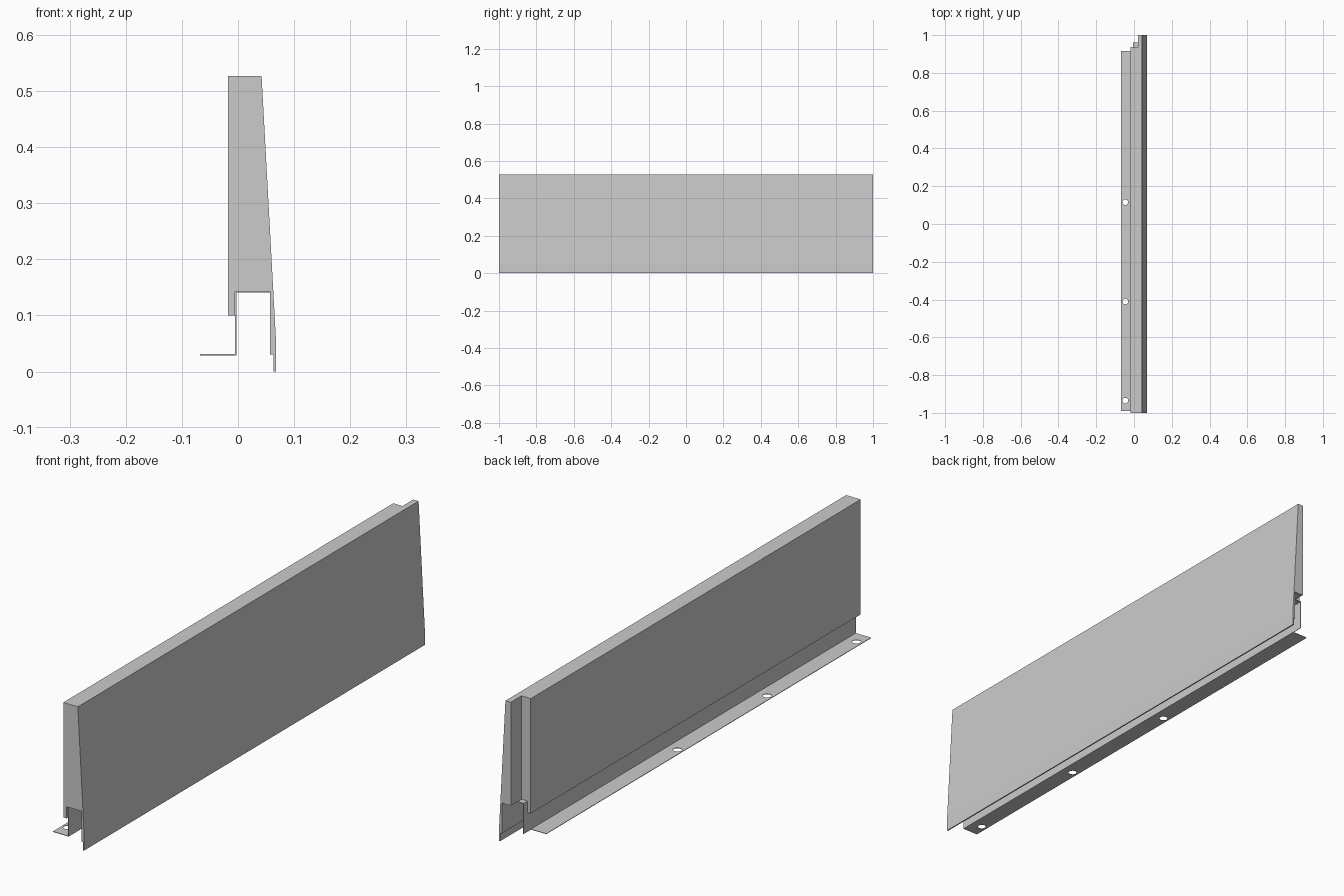
import bpy, bmesh
from mathutils import Matrix

if "Cube" in bpy.data.objects:
    bpy.data.objects.remove(bpy.data.objects["Cube"])


def extrude_profile(name, points, y0, y1):
    """Solid made by sweeping an (x, z) outline along y."""
    bm = bmesh.new()
    face = bm.faces.new([bm.verts.new((x, y0, z)) for x, z in points])
    swept = bmesh.ops.extrude_face_region(bm, geom=[face])["geom"]
    verts = [g for g in swept if isinstance(g, bmesh.types.BMVert)]
    bmesh.ops.translate(bm, verts=verts, vec=(0, y1 - y0, 0))
    bmesh.ops.recalc_face_normals(bm, faces=bm.faces)
    return add_object(name, bm)


def add_object(name, bm):
    mesh = bpy.data.meshes.new(name)
    bm.to_mesh(mesh)
    bm.free()
    obj = bpy.data.objects.new(name, mesh)
    bpy.context.collection.objects.link(obj)
    return obj


def box(name, x0, x1, y0, y1, z0, z1):
    return extrude_profile(name, [(x0, z0), (x1, z0), (x1, z1), (x0, z1)], y0, y1)


def cut(target, cutter):
    """Subtract the cutter, then discard it."""
    mod = target.modifiers.new("cut", 'BOOLEAN')
    mod.operation = 'DIFFERENCE'
    mod.solver = 'EXACT'
    mod.object = cutter
    bpy.context.view_layer.objects.active = target
    bpy.ops.object.modifier_apply(modifier=mod.name)
    bpy.data.objects.remove(cutter)


# Tapered panel with a channel along its underside
panel = extrude_profile("panel", [
    (-0.018, 0.527), (0.042, 0.527), (0.068, 0.05), (0.068, 0.0),
    (0.063, 0.0), (0.063, 0.03), (0.057, 0.03), (0.057, 0.143),
    (-0.005, 0.143), (-0.005, 0.10), (-0.018, 0.10)], -1, 1)

# Overlap rebate at the rear end
cut(panel, box("rebate_cutter", -0.1, 0.02, 0.937, 1.1, -0.1, 0.7))

# Folded sheet bracket lining the channel, with a foot flange
T = 0.002
X, FOOT, TOP = -0.005, 0.029, 0.143
bracket = extrude_profile("mounting_bracket", [
    (-0.068, FOOT), (X + T, FOOT), (X + T, TOP - T), (0.057, TOP - T),
    (0.057, TOP), (X, TOP), (X, FOOT + T), (-0.068, FOOT + T)], -0.99, 0.96)

# Foot flange stops short of the rear end
cut(bracket, box("flange_cutter", -0.1, X, 0.917, 1.1, 0.0, 0.08))

# Fixing holes
for y in (-0.935, -0.41, 0.115):
    bm = bmesh.new()
    bmesh.ops.create_cone(bm, cap_ends=True, segments=32, radius1=0.015,
                          radius2=0.015, depth=0.04,
                          matrix=Matrix.Translation((-0.046, y, FOOT)))
    cut(bracket, add_object("hole_cutter", bm))
